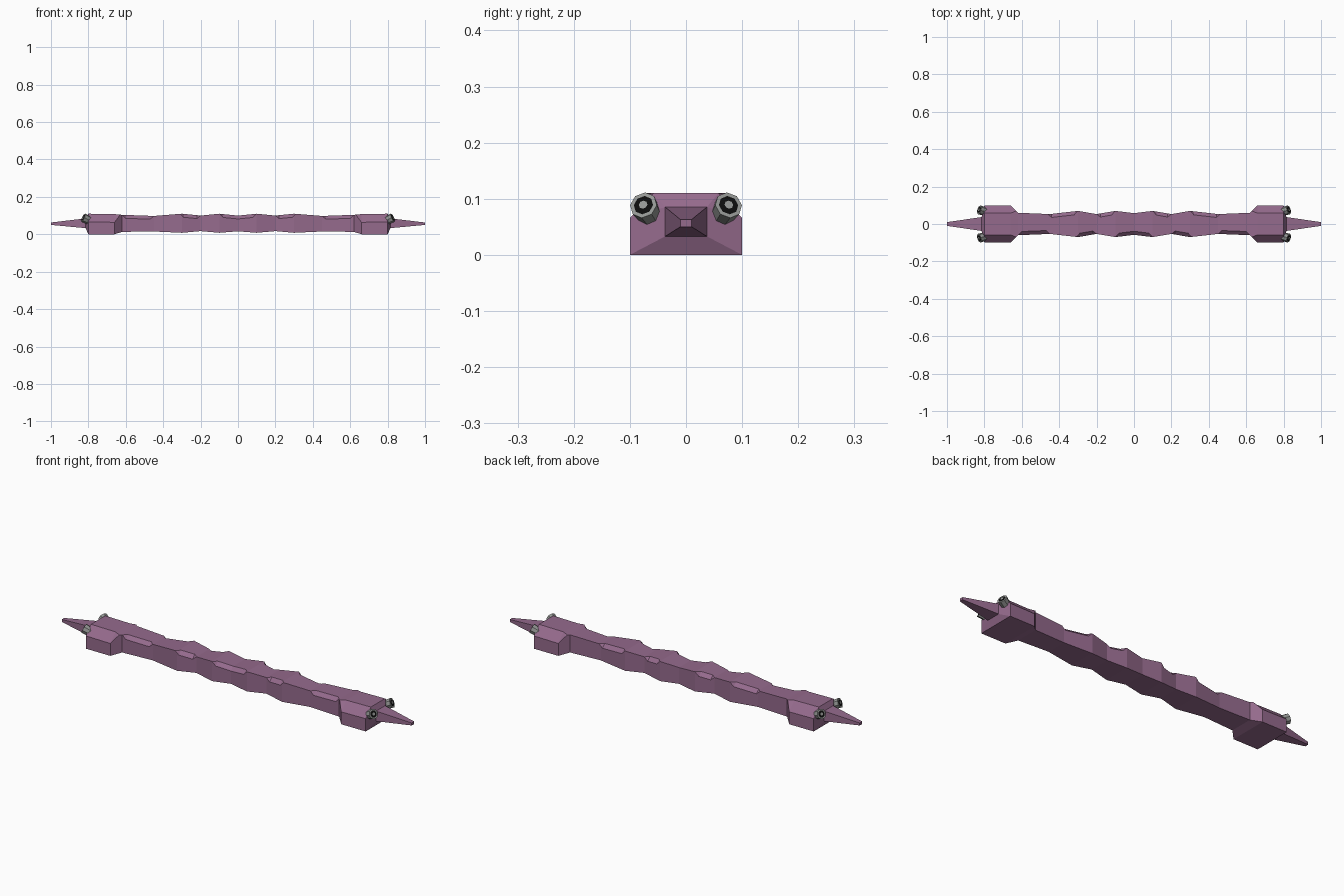
import bpy, bmesh, math
from mathutils import Vector

if "Cube" in bpy.data.objects:
    bpy.data.objects.remove(bpy.data.objects["Cube"])


def material(name, rgb):
    m = bpy.data.materials.new(name)
    m.diffuse_color = (*rgb, 1)
    m.use_nodes = True
    m.node_tree.nodes["Principled BSDF"].inputs["Base Color"].default_value = m.diffuse_color
    return m


MAUVE = material("mauve", (0.30, 0.145, 0.265))
GREY = material("steel grey", (0.30, 0.31, 0.30))
BLACK = material("black", (0.004, 0.004, 0.004))


def add_object(name, bm, *mats):
    bmesh.ops.recalc_face_normals(bm, faces=bm.faces)
    me = bpy.data.meshes.new(name)
    bm.to_mesh(me)
    bm.free()
    for m in mats:
        me.materials.append(m)
    ob = bpy.data.objects.new(name, me)
    bpy.context.collection.objects.link(ob)
    return ob


def lerp_keys(keys, x):
    """Piecewise linear lookup, keys sorted by their first value."""
    for a, b in zip(keys, keys[1:]):
        if a[0] <= x <= b[0]:
            t = (x - a[0]) / (b[0] - a[0])
            return [p + (q - p) * t for p, q in zip(a[1:], b[1:])]
    return [0] * (len(keys[0]) - 1)


# distance from middle, half width, bottom, top
PROFILE = [(0, .058, .016, .100), (.1, .070, .008, .110), (.2, .053, .017, .100),
           (.3, .070, .008, .110), (.45, .053, .015, .098), (.62, .060, .013, .104),
           (.66, .100, 0, .108), (.8, .100, 0, .110), (.815, .037, .033, .085),
           (1, .010, .050, .063)]
# chips on the top edges: distance, inset across, inset down
BLOCK = [(.63, 0, 0), (.66, .042, .044), (.8, .042, .044), (.815, 0, 0), (1, 0, 0)]


def chips(spans):
    out = []
    for a, b in spans:
        out += [(a, 0, 0), (a + .02, .019, .018), (b - .02, .019, .018), (b, 0, 0)]
    return out + BLOCK


FRONT = [(0, .019, .018), (.08, .019, .018), (.1, 0, 0)] + chips([(.2, .31), (.45, .62)])
BACK = [(0, 0, 0)] + chips([(.1, .2), (.3, .46)])

# shaft: chipped stone-like bar with end blocks and points
dist = {k[0] for k in PROFILE + FRONT + BACK}
stations = sorted({s * d for d in dist for s in (-1, 1)})
bm = bmesh.new()
rings = []
for x in stations:
    w, zb, zt = lerp_keys(PROFILE, abs(x))
    fy, fz = lerp_keys(FRONT, abs(x))
    by, bz = lerp_keys(BACK, abs(x))
    section = [(-w, zb), (-w, zt - fz), (-w + fy, zt), (w - by, zt), (w, zt - bz), (w, zb)]
    rings.append([bm.verts.new((x, y, z)) for y, z in section])
for r, s in zip(rings, rings[1:]):
    for i in range(6):
        j = (i + 1) % 6
        bm.faces.new((r[i], r[j], s[j], s[i]))
bm.faces.new(rings[0])
bm.faces.new(rings[-1])
bmesh.ops.remove_doubles(bm, verts=bm.verts, dist=1e-5)
add_object("shaft", bm, MAUVE)


# studs: eight-sided, tilted out of each block corner, with a dark socket
def stud(sx, sy):
    bm = bmesh.new()
    bmesh.ops.create_cone(bm, cap_ends=True, segments=8, radius1=.022, radius2=.025, depth=.036)
    top = max(bm.faces, key=lambda f: f.calc_center_median().z)
    bmesh.ops.inset_region(bm, faces=[top], thickness=.007, depth=0)
    # dark socket face with a raised grey hub
    top.material_index = 1
    bmesh.ops.inset_region(bm, faces=[top], thickness=.010, depth=.002)
    top.material_index = 0
    ob = add_object("stud", bm, GREY, BLACK)
    axis = Vector((sx * .86, sy * .27, .42))
    ob.rotation_euler = axis.to_track_quat('Z', 'Y').to_euler()
    ob.location = (sx * .812, sy * .071, .081)


for sx in (-1, 1):
    for sy in (-1, 1):
        stud(sx, sy)
